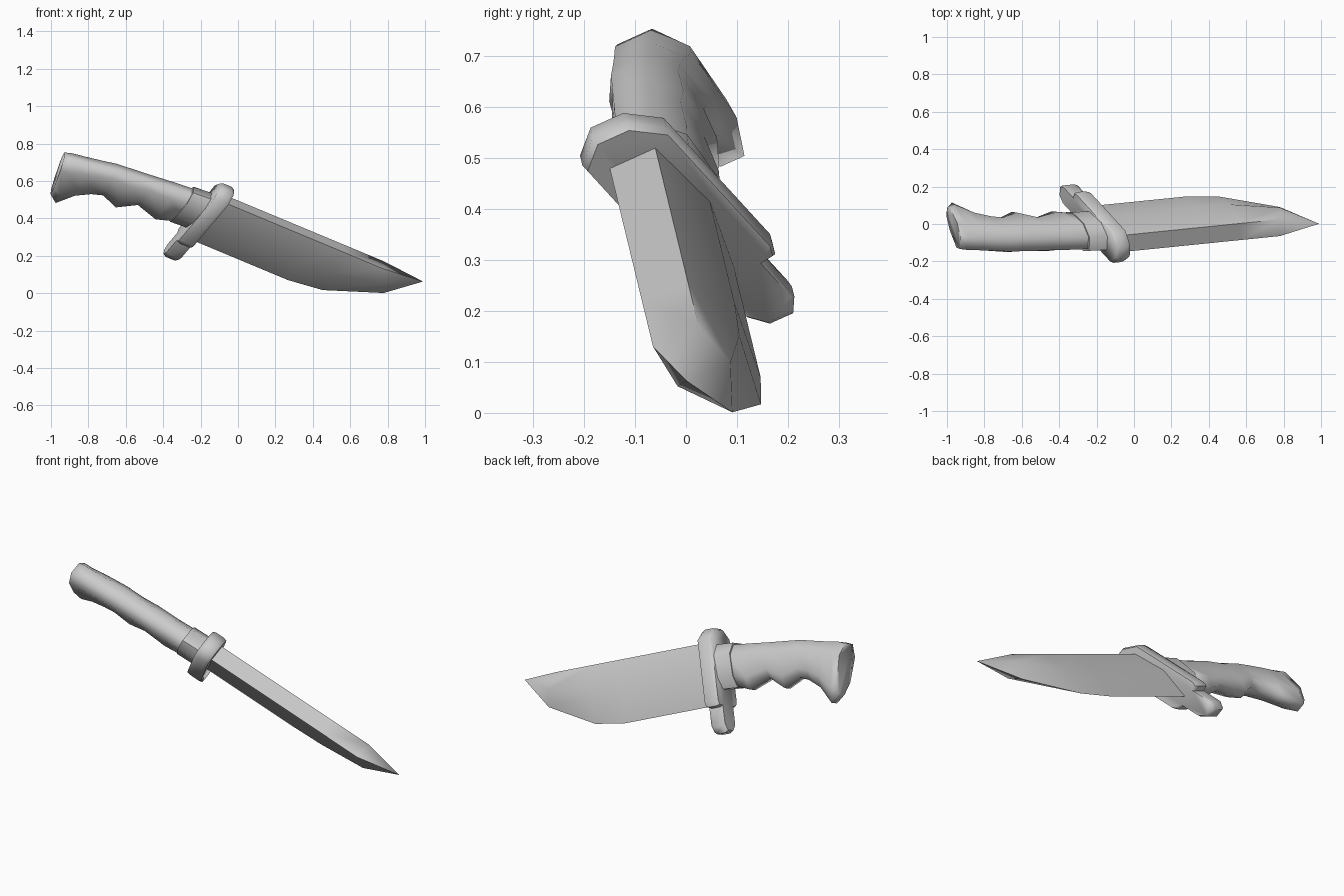
import bpy
import bmesh
from math import radians
from mathutils import Vector

cube = bpy.data.objects.get("Cube")
if cube:
    bpy.data.objects.remove(cube)

# Tilted frame: along the blade, from spine to cutting edge, across the thickness
ORIGIN = Vector((-0.06, -0.105, 0.5))
ALONG = Vector((0.919, 0.093, -0.383))
DOWN = Vector((-0.357, 0.605, -0.714))
ACROSS = Vector((0.02, 0.91, 0.41))

steel = bpy.data.materials.new("plain_grey")
steel.use_nodes = True
steel.diffuse_color = (0.6, 0.6, 0.6, 1)
steel.node_tree.nodes["Principled BSDF"].inputs["Base Color"].default_value = (0.6, 0.6, 0.6, 1)


def loft(name, rings, angle, tip=None):
    """Skin a list of (along, down, across) rings, closed by caps or a tip."""
    bm = bmesh.new()

    def add(p):
        return bm.verts.new(ORIGIN + ALONG * p[0] + DOWN * p[1] + ACROSS * p[2])

    loops = [[add(p) for p in ring] for ring in rings]
    n = len(loops[0])
    for a, b in zip(loops, loops[1:]):
        for i in range(n):
            j = (i + 1) % n
            bm.faces.new((a[i], a[j], b[j], b[i]))
    bm.faces.new(loops[0])
    if tip:
        point = add(tip)
        for i in range(n):
            bm.faces.new((loops[-1][i], loops[-1][(i + 1) % n], point))
    else:
        bm.faces.new(loops[-1])
    bmesh.ops.recalc_face_normals(bm, faces=bm.faces)
    mesh = bpy.data.meshes.new(name)
    bm.to_mesh(mesh)
    bm.free()
    mesh.materials.append(steel)
    obj = bpy.data.objects.new(name, mesh)
    bpy.context.collection.objects.link(obj)
    bpy.ops.object.select_all(action="DESELECT")
    obj.select_set(True)
    bpy.context.view_layer.objects.active = obj
    bpy.ops.object.shade_smooth_by_angle(angle=radians(angle))
    return obj


# Blade: flat spine, widest at the middle ridge, wedge to the cutting edge
def blade_ring(spine_s, edge_s, edge_w):
    mid = (spine_s + edge_s) / 2
    return [(spine_s, 0, -0.049), (spine_s, 0, 0.049), (mid, edge_w / 2, 0.057),
            (edge_s, edge_w, 0), (mid, edge_w / 2, -0.057)]


blade_stations = [(-0.05, -0.1, 0.34), (0.49, 0.49, 0.34),
                  (0.68, 0.68, 0.312), (0.914, 0.98, 0.173)]
loft("blade", [blade_ring(*st) for st in blade_stations], 70, tip=(1.142, 0, 0))

# Guard: slanted plate with a peaked top and a narrow lower prong
half = [(0.035, -0.075), (0.09, -0.025), (0.09, 0.33), (0.08, 0.355),
        (0.05, 0.36), (0.05, 0.465), (0.025, 0.5)]
outline = half + [(-t, w) for t, w in reversed(half)]


def guard_ring(offset, inset):
    return [(-0.04 - 0.19 * w + offset, 0.2 + (w - 0.2) * inset, t * inset)
            for t, w in outline]


loft("guard", [guard_ring(o, k) for o, k in
               ((-0.042, 0.96), (-0.025, 1), (0.025, 1), (0.042, 0.96))], 60)


# Handle and collar share a rounded eight-sided section
def grip_ring(top_s, low_s, top, low, width):
    side = [(0, 0.5), (0.25, 1), (0.75, 0.85), (1, 0.35)]
    right = [(top_s + (low_s - top_s) * f, top + (low - top) * f, width * k)
             for f, k in side]
    return right + [(s, w, -t) for s, w, t in reversed(right)]


loft("collar", [grip_ring(-0.05, -0.09, 0.015, 0.26, 0.08),
                grip_ring(-0.185, -0.225, 0.025, 0.27, 0.08)], 60)

# Handle: finger grooves below, hooked pommel at the end
handle_stations = [(-0.17, -0.2, 0.035, 0.255), (-0.28, -0.3, 0.045, 0.293),
                   (-0.41, -0.42, 0.06, 0.25), (-0.51, -0.52, 0.07, 0.322),
                   (-0.61, -0.61, 0.08, 0.28), (-0.68, -0.67, 0.096, 0.303),
                   (-0.77, -0.745, 0.115, 0.355), (-0.85, -0.82, 0.13, 0.45),
                   (-0.89, -0.865, 0.145, 0.41)]
loft("handle", [grip_ring(*st, 0.074) for st in handle_stations], 80)
